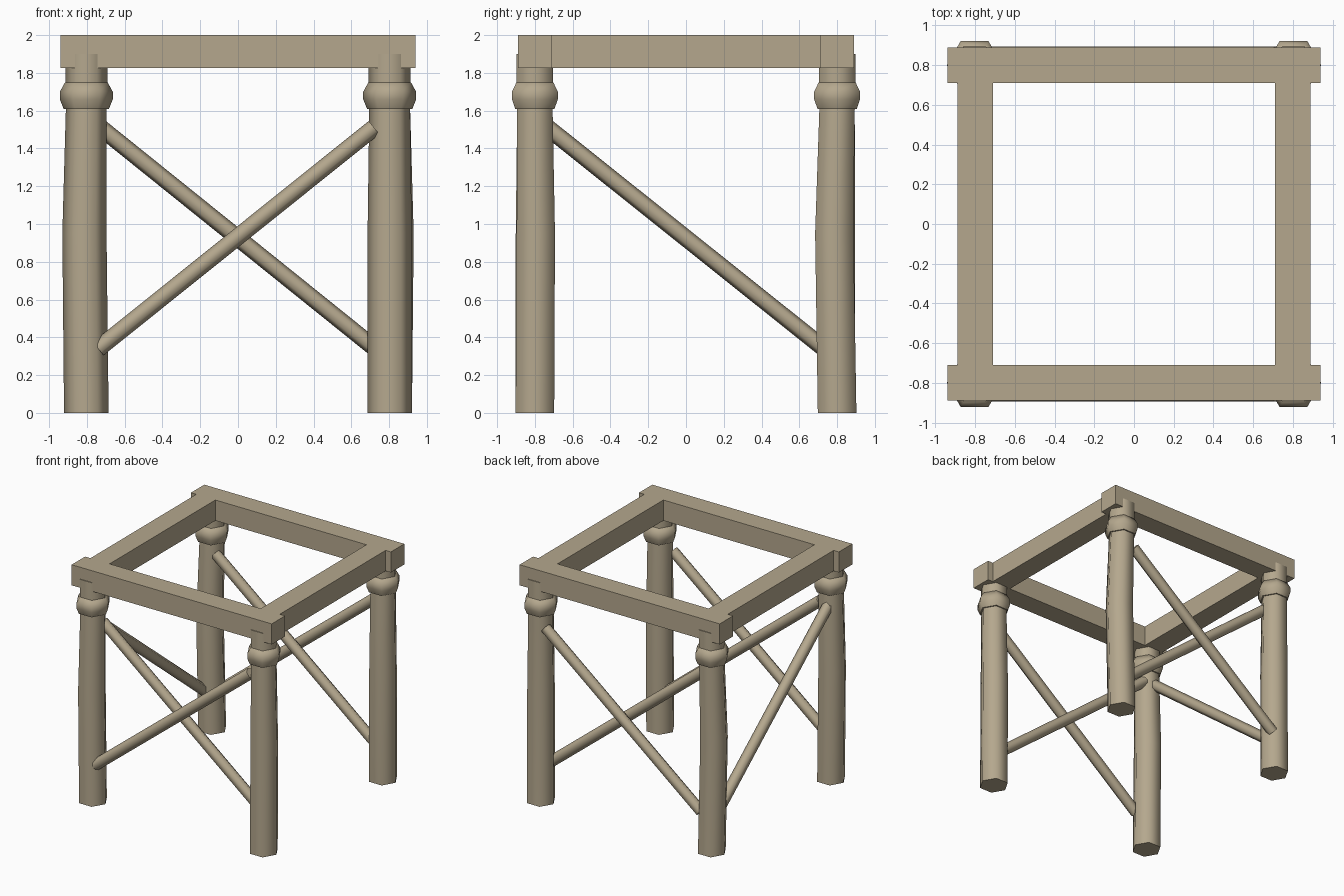
import bpy, bmesh, math
from mathutils import Vector

cube = bpy.data.objects.get("Cube")
if cube:
    bpy.data.objects.remove(cube, do_unlink=True)

wood = bpy.data.materials.new("weathered_wood")
wood.use_nodes = True
wood.diffuse_color = (0.46, 0.39, 0.27, 1)
wood.node_tree.nodes["Principled BSDF"].inputs["Base Color"].default_value = wood.diffuse_color


def finish(name, bm, smooth=True):
    bmesh.ops.recalc_face_normals(bm, faces=bm.faces)
    mesh = bpy.data.meshes.new(name)
    bm.to_mesh(mesh)
    bm.free()
    mesh.materials.append(wood)
    obj = bpy.data.objects.new(name, mesh)
    bpy.context.collection.objects.link(obj)
    if smooth:
        bpy.ops.object.select_all(action='DESELECT')
        obj.select_set(True)
        bpy.context.view_layer.objects.active = obj
        bpy.ops.object.shade_smooth_by_angle(angle=math.radians(65))
    return obj


def turned(name, rings):
    """Six-sided post skinned through rings of (centre, radius)."""
    bm = bmesh.new()
    loops = []
    for (x, y, z), r in rings:
        loops.append([bm.verts.new((x + r * math.cos(k * math.pi / 3),
                                    y + r * math.sin(k * math.pi / 3), z))
                      for k in range(6)])
    for low, high in zip(loops, loops[1:]):
        for k in range(6):
            n = (k + 1) % 6
            bm.faces.new((low[k], low[n], high[n], high[k]))
    bm.faces.new(loops[0])
    bm.faces.new(loops[-1])
    finish(name, bm)


def beam(name, lo, hi):
    bm = bmesh.new()
    bmesh.ops.create_cube(bm, size=1)
    for v in bm.verts:
        v.co = [(a + b) / 2 + c * (b - a) for a, b, c in zip(lo, hi, v.co)]
    finish(name, bm, smooth=False)


def brace(name, start, end):
    a, b = Vector(start), Vector(end)
    bm = bmesh.new()
    bmesh.ops.create_cone(bm, cap_ends=True, segments=6, radius1=0.045,
                          radius2=0.045, depth=(b - a).length)
    turn = (b - a).to_track_quat('Z', 'Y').to_matrix().to_4x4()
    turn.translation = (a + b) / 2
    bm.transform(turn)
    finish(name, bm)


# Legs with slightly bowed shafts, bulging collars and posts let into the beams
legs = {"front_right": (-1, -1, -0.01, 0.0), "front_left": (1, -1, 0.0, 0.005),
        "back_right": (-1, 1, -0.01, -0.015), "back_left": (1, 1, 0.01, -0.015)}
for side, (sx, sy, bow_x, bow_y) in legs.items():
    x, y = 0.803 * sx, 0.8 * sy
    turned(side + "_leg", [((x, y, 0), 0.118),
                           ((x + bow_x, y + bow_y, 0.95), 0.117),
                           ((x, y, 1.62), 0.108)])
    turned(side + "_collar", [((x, y, z), r) for z, r in
                              ((1.61, 0.12), (1.66, 0.14), (1.70, 0.14), (1.75, 0.113))])
    turned(side + "_post", [((x, y, 1.74), 0.111), ((x, y, 1.90), 0.111)])

# Top frame: long front and back beams, side beams between them
IN, OUT, LOW, TOP = 0.71, 0.89, 1.825, 2.0
beam("front_beam", (-0.94, -OUT, LOW), (0.94, -IN, TOP))
beam("back_beam", (-0.94, IN, LOW), (0.94, OUT, TOP))
beam("right_beam", (-OUT, -IN, LOW), (-IN, IN, TOP))
beam("left_beam", (IN, -IN, LOW), (OUT, IN, TOP))

# Crossed braces front and back, one single brace on the right side
for name, s in (("front", -1), ("back", 1)):
    brace(name + "_outer_brace", (-0.74, 0.855 * s, 0.34), (0.72, 0.855 * s, 1.51))
    brace(name + "_inner_brace", (-0.74, 0.755 * s, 1.52), (0.74, 0.755 * s, 0.33))
brace("side_brace", (-0.825, -0.745, 1.52), (-0.825, 0.745, 0.33))
